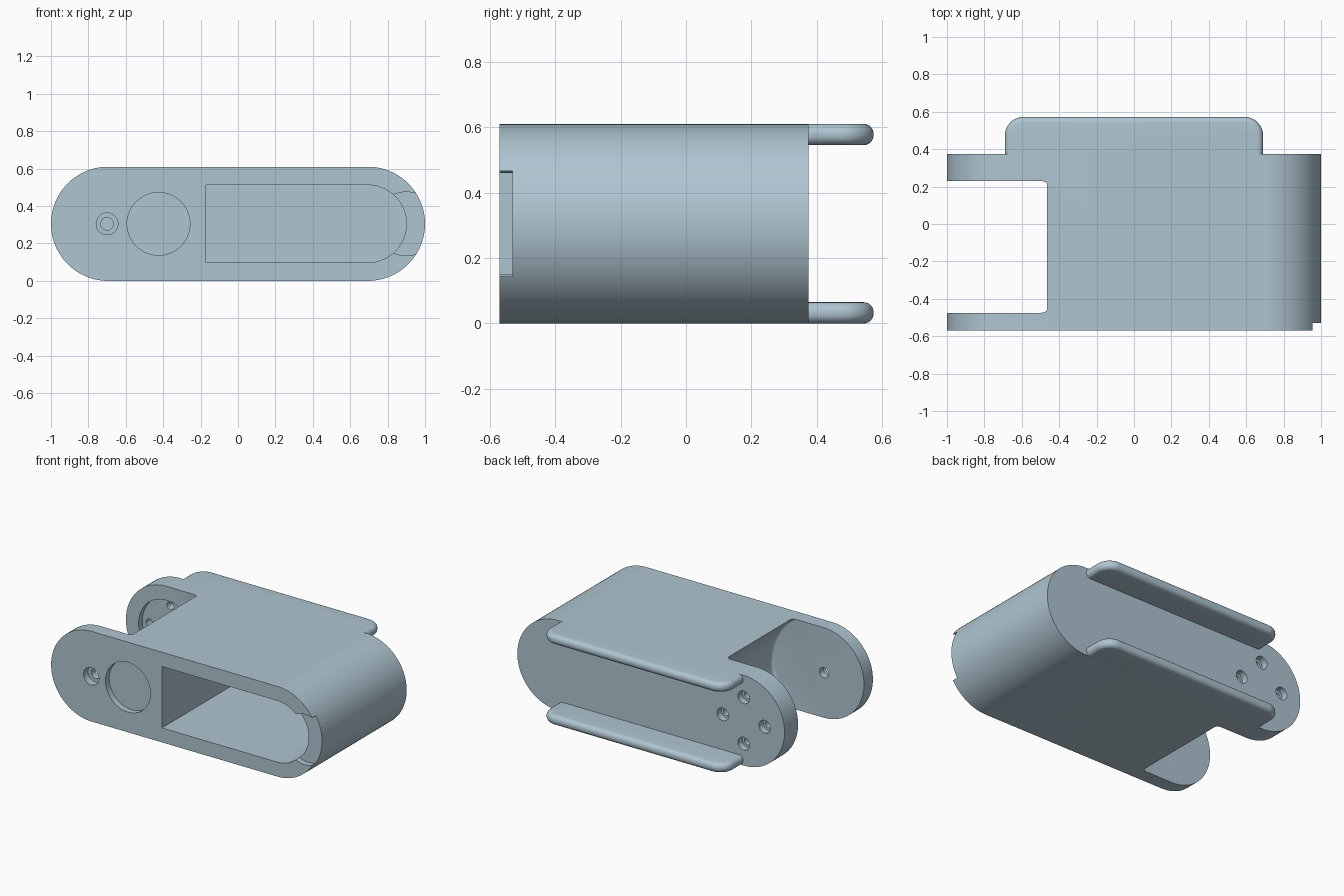
import bpy, bmesh
from math import cos, sin, pi

cube = bpy.data.objects.get("Cube")
if cube:
    bpy.data.objects.remove(cube, do_unlink=True)

plastic = bpy.data.materials.new("pale blue grey")
plastic.use_nodes = True
COLOUR = (0.43, 0.56, 0.64, 1)
plastic.diffuse_color = COLOUR
plastic.node_tree.nodes["Principled BSDF"].inputs["Base Color"].default_value = COLOUR

MID = 0.305          # mid height and end radius
END = 0.695          # centre of the round ends
FRONT, BACK = -0.57, 0.375


def arc(cx, cy, r, start, stop, n):
    return [(cx + r * cos(start + (stop - start) * i / n),
             cy + r * sin(start + (stop - start) * i / n)) for i in range(n + 1)]


def circle(x, z, r, n=64):
    return arc(x, z, r, 0, 2 * pi, n)[:-1]


def prism(name, points, direction, bevel=0, bevel_rule=None):
    """Extrude a closed 3D outline; optionally round the edges picked by a rule."""
    bm = bmesh.new()
    face = bm.faces.new([bm.verts.new(p) for p in points])
    res = bmesh.ops.extrude_face_region(bm, geom=[face], use_keep_orig=True)
    moved = [v for v in res["geom"] if isinstance(v, bmesh.types.BMVert)]
    bmesh.ops.translate(bm, verts=moved, vec=direction)
    bmesh.ops.recalc_face_normals(bm, faces=bm.faces)
    if bevel:
        bmesh.ops.bevel(bm, geom=[e for e in bm.edges if bevel_rule(e)], offset=bevel,
                        segments=6, profile=0.5, affect='EDGES', clamp_overlap=True)
    mesh = bpy.data.meshes.new(name)
    bm.to_mesh(mesh)
    bm.free()
    obj = bpy.data.objects.new(name, mesh)
    bpy.context.collection.objects.link(obj)
    mesh.materials.append(plastic)
    return obj


def prism_y(name, outline, y0, y1, **kw):
    return prism(name, [(x, y0, z) for x, z in outline], (0, y1 - y0, 0), **kw)


def activate(obj):
    bpy.ops.object.select_all(action='DESELECT')
    obj.select_set(True)
    bpy.context.view_layer.objects.active = obj


def cut(target, cutter):
    cutter.hide_render = True
    activate(target)
    mod = target.modifiers.new("cut", 'BOOLEAN')
    mod.operation, mod.solver, mod.object = 'DIFFERENCE', 'EXACT', cutter
    bpy.ops.object.modifier_apply(modifier=mod.name)
    bpy.data.objects.remove(cutter, do_unlink=True)


# Main housing with round ends
housing = prism_y("housing", arc(END, MID, MID, -pi / 2, pi / 2, 48)
                  + arc(-END, MID, MID, pi / 2, 3 * pi / 2, 48), FRONT, BACK)

# Round gap between the two end plates, with softened rims
cut(housing, prism_y("gap_cutter", circle(-END, MID, 0.382, 96), -0.475, 0.23, bevel=0.02,
                     bevel_rule=lambda e: abs(e.verts[0].co.y - e.verts[1].co.y) < 0.01))

# Deep pocket, square on one end and round on the other
pocket = [(-0.17, 0.513), (-0.17, 0.098)] + arc(0.693, MID, 0.2075, -pi / 2, pi / 2, 40)
cut(housing, prism_y("pocket_cutter", pocket, FRONT - 0.1, 0.23))

# Thumb relief at the round end of the pocket
cut(housing, prism_y("relief_cutter", circle(0.9, MID, 0.17), FRONT - 0.1, -0.53))

# Shallow round recess and stepped pivot hole in the front plate
cut(housing, prism_y("recess_cutter", circle(-0.425, MID, 0.168), FRONT - 0.1, FRONT + 0.04))
cut(housing, prism_y("pivot_step_cutter", circle(-0.7, MID, 0.058, 40), FRONT - 0.1, FRONT + 0.05))
cut(housing, prism_y("pivot_cutter", circle(-0.7, MID, 0.034, 32), FRONT - 0.1, -0.4))

# Round seat inside the back plate, with four stepped screw holes
cut(housing, prism_y("seat_cutter", circle(-END, MID, 0.21), 0.1, 0.27))
for k in range(4):
    x, z = -END + 0.157 * cos(k * pi / 2), MID + 0.157 * sin(k * pi / 2)
    cut(housing, prism_y("screw_step_cutter", circle(x, z, 0.043, 32), 0.33, BACK + 0.1))
    cut(housing, prism_y("screw_cutter", circle(x, z, 0.026, 24), 0.2, BACK + 0.1))

# Two rounded rails along the back
plan = ([(-0.69, BACK), (0.69, BACK)] + arc(0.59, 0.473, 0.1, 0, pi / 2, 16)
        + arc(-0.59, 0.473, 0.1, pi / 2, pi, 16))
parts = [housing]
for name, z in (("lower_rail", 0), ("upper_rail", 0.545)):
    parts.append(prism(
        name, [(x, y, z) for x, y in plan], (0, 0, 0.065), bevel=0.03,
        bevel_rule=lambda e: abs(e.verts[0].co.z - e.verts[1].co.z) < 0.01
        and max(v.co.y for v in e.verts) > BACK + 0.001))

for part in parts:
    activate(part)
    bpy.ops.object.shade_smooth_by_angle(angle=0.52)
